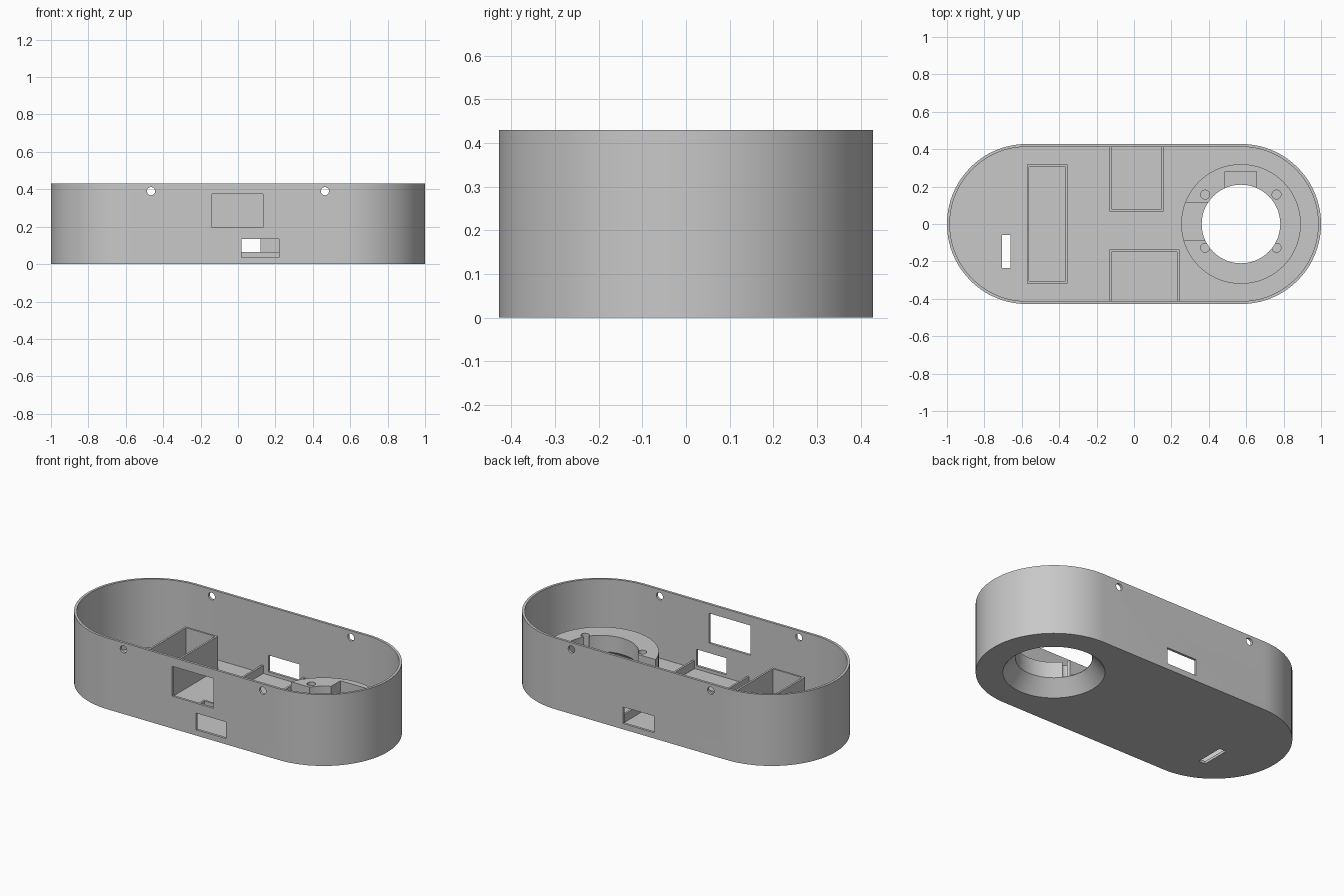
import bpy, bmesh, math

if "Cube" in bpy.data.objects:
    bpy.data.objects.remove(bpy.data.objects["Cube"], do_unlink=True)

# Single matte grey plastic
grey = bpy.data.materials.new("grey_plastic")
grey.use_nodes = True
COLOUR = (0.58, 0.58, 0.58, 1)
grey.diffuse_color = COLOUR
grey.node_tree.nodes["Principled BSDF"].inputs["Base Color"].default_value = COLOUR

LENGTH_HALF, RADIUS, HEIGHT = 1.0, 0.428, 0.43
WALL, FLOOR = 0.015, 0.016
RING_X, RING_TOP = 0.572, 0.185


def finish(name, bm):
    """Turn a bmesh into a named, coloured object."""
    bmesh.ops.recalc_face_normals(bm, faces=bm.faces)
    mesh = bpy.data.meshes.new(name)
    bm.to_mesh(mesh)
    bm.free()
    mesh.materials.append(grey)
    ob = bpy.data.objects.new(name, mesh)
    bpy.context.collection.objects.link(ob)
    return ob


def loft(name, rings):
    """Closed solid through a stack of matching point loops."""
    bm = bmesh.new()
    loops = [[bm.verts.new(p) for p in ring] for ring in rings]
    n = len(loops[0])
    for low, high in zip(loops, loops[1:]):
        for i in range(n):
            j = (i + 1) % n
            bm.faces.new((low[i], low[j], high[j], high[i]))
    bm.faces.new(loops[0][::-1])
    bm.faces.new(loops[-1])
    return finish(name, bm)


def box(name, x0, x1, y0, y1, z0, z1):
    corners = ((x0, y0), (x1, y0), (x1, y1), (x0, y1))
    return loft(name, [[(x, y, z) for x, y in corners] for z in (z0, z1)])


def stadium(name, r, z0, z1, steps=40):
    cx = LENGTH_HALF - RADIUS
    pts = []
    for side, start in ((1, -math.pi / 2), (-1, math.pi / 2)):
        for i in range(steps + 1):
            a = start + math.pi * i / steps
            pts.append((side * cx + r * math.cos(a), r * math.sin(a)))
    return loft(name, [[(x, y, z) for x, y in pts] for z in (z0, z1)])


def turned(name, cx, cy, profile, steps=72):
    """Round solid from (radius, height) pairs."""
    angles = [2 * math.pi * i / steps for i in range(steps)]
    return loft(name, [[(cx + r * math.cos(a), cy + r * math.sin(a), z) for a in angles]
                       for r, z in profile])


def cross_drill(name, x, z, r, steps=24):
    """Round cutter running through both long walls."""
    angles = [2 * math.pi * i / steps for i in range(steps)]
    return loft(name, [[(x + r * math.cos(a), y, z + r * math.sin(a)) for a in angles]
                       for y in (-0.6, 0.6)])


def cut(target, *cutters):
    for cutter in cutters:
        cutter.hide_render = True
        mod = target.modifiers.new("cut", "BOOLEAN")
        mod.operation = "DIFFERENCE"
        mod.solver = "EXACT"
        mod.object = cutter
        bpy.context.view_layer.objects.active = target
        bpy.ops.object.modifier_apply(modifier=mod.name)
        bpy.data.objects.remove(cutter, do_unlink=True)


def smooth(ob):
    bpy.ops.object.select_all(action="DESELECT")
    ob.select_set(True)
    bpy.context.view_layer.objects.active = ob
    bpy.ops.object.shade_smooth_by_angle(angle=math.radians(30))


def funnel_cutter():
    slope = (0.28 - 0.21) / 0.087
    return turned("funnel_cutter", RING_X, 0,
                  [(0.28 + slope * 0.02, -0.02), (0.21, 0.087), (0.21, 0.3)])


# Open tray with rounded ends
housing = stadium("housing", RADIUS, 0, HEIGHT)
cut(housing, stadium("cavity", RADIUS - WALL, FLOOR, HEIGHT + 0.1))
cut(housing, funnel_cutter())

# Wall windows, floor slot and the four screw holes near the rim
cut(housing,
    box("upper_front_window", -0.14, 0.135, -0.5, -0.35, 0.195, 0.375),
    box("lower_front_window", 0.02, 0.22, -0.5, -0.35, 0.035, 0.135),
    box("back_window", -0.085, 0.12, 0.35, 0.5, 0.035, 0.135),
    box("floor_slot", -0.705, -0.66, -0.235, -0.058, -0.1, 0.1),
    *[cross_drill("rim_hole", x, 0.39, 0.022) for x in (-0.465, 0.465)])
smooth(housing)

# Round mount with funnel bore, two notches and blind screw holes
ring = turned("round_mount", RING_X, 0, [(0.32, FLOOR / 2), (0.32, RING_TOP)])
cut(ring, funnel_cutter(),
    box("side_notch", 0.2, 0.45, -0.088, 0.115, 0.09, 0.3),
    box("back_notch", 0.487, 0.655, 0.1, 0.281, 0.09, 0.3),
    *[turned("screw_hole", x, y, [(0.024, 0.09), (0.024, 0.3)], 24)
      for x in (0.38, 0.762) for y in (-0.127, 0.157)])
smooth(ring)


def compartment(name, x0, x1, y0, y1, top, open_side=0):
    """Thin-walled frame; open_side extends the opening into the outer wall."""
    t = 0.012
    frame = box(name, x0, x1, y0, y1, FLOOR / 2, top)
    low = y0 - 0.1 if open_side < 0 else y0 + t
    high = y1 + 0.1 if open_side > 0 else y1 - t
    cut(frame, box("frame_cutter", x0 + t, x1 - t, low, high, -0.1, top + 0.1))


# Tall tray and two low bays against the long walls
compartment("tall_compartment", -0.573, -0.355, -0.317, 0.317, 0.215)
compartment("front_bay", -0.132, 0.243, -0.42, -0.137, 0.065, -1)
compartment("back_bay", -0.132, 0.158, 0.068, 0.42, 0.065, 1)
